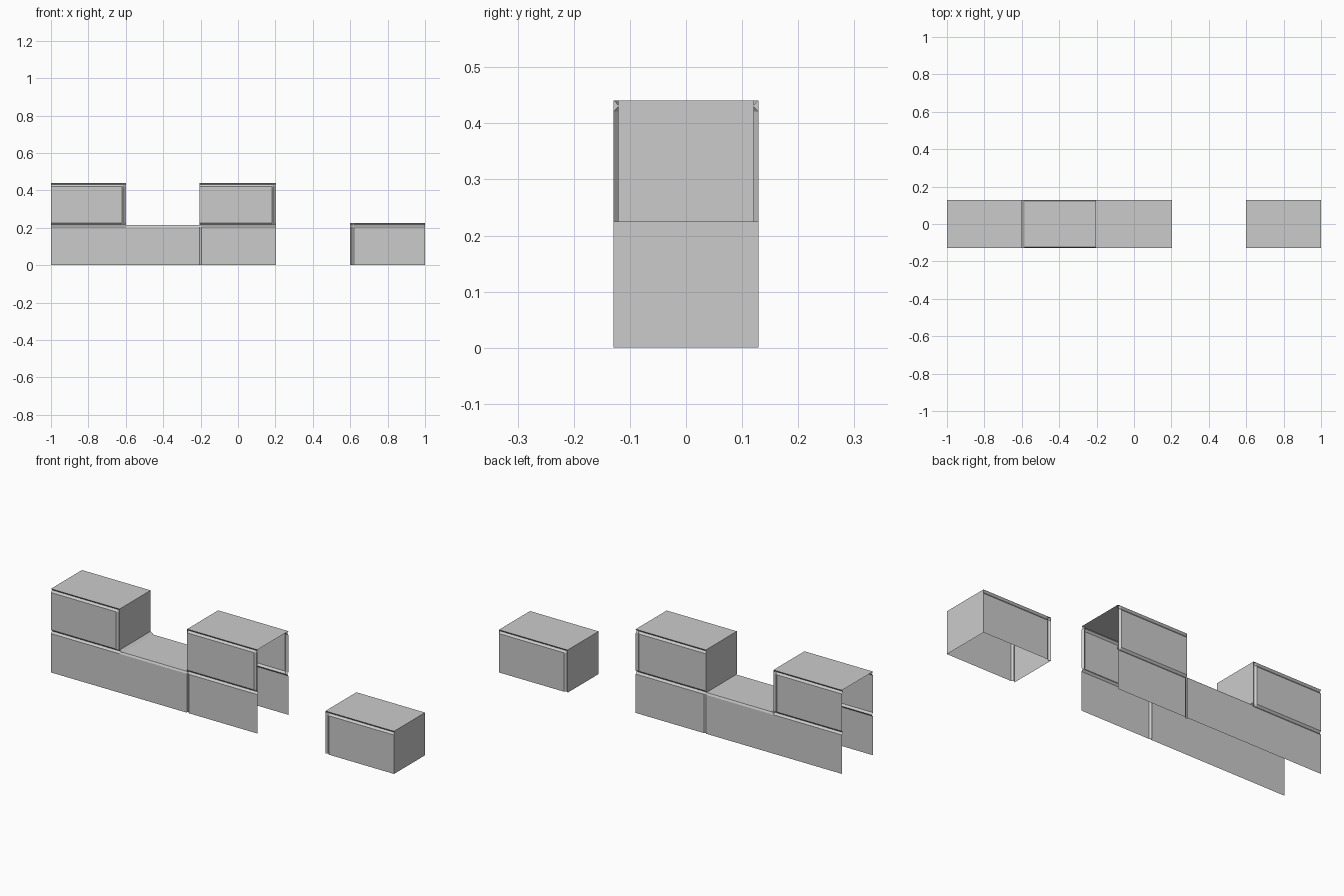
import bpy, bmesh

cube = bpy.data.objects.get("Cube")
if cube:
    bpy.data.objects.remove(cube)

stone = bpy.data.materials.new("stone_grey")
stone.use_nodes = True
stone.diffuse_color = (0.6, 0.6, 0.6, 1)
stone.node_tree.nodes["Principled BSDF"].inputs["Base Color"].default_value = (0.6, 0.6, 0.6, 1)

HALF = 0.129           # half the wall thickness
G = 0.01               # half the groove width, also its depth
COURSE, CREST = 0.215, 0.441
LEFT, STEP, JOINT, END = -1.0, -0.6, -0.206, 0.203


def finish(name, bm):
    mesh = bpy.data.meshes.new(name)
    bm.to_mesh(mesh)
    bm.free()
    mesh.materials.append(stone)
    bpy.context.collection.objects.link(bpy.data.objects.new(name, mesh))


def quad(bm, points):
    return bm.faces.new([bm.verts.new(p) for p in points])


def cuts(lo, hi, grooves):
    """Grid lines from lo to hi with three lines for each groove."""
    lines = {lo, hi}
    for g in grooves:
        lines |= {v for v in (g - G, g, g + G) if lo <= v <= hi}
    return sorted(lines)


def panels(bm, x0, x1, z0, z1, gx=(), gz=(), depth=0.009):
    """Front and back brick faces, pushed in along V grooves at gx and gz."""
    xs, zs = cuts(x0, x1, gx), cuts(z0, z1, gz)
    for side in (-1, 1):
        rows = [[bm.verts.new((x, side * (HALF - (depth if x in gx or z in gz else 0)), z))
                 for x in xs] for z in zs]
        for low, high in zip(rows, rows[1:]):
            for i in range(len(xs) - 1):
                ring = [low[i], low[i + 1], high[i + 1], high[i]]
                bm.faces.new(ring if side < 0 else ring[::-1])


def top(bm, x0, x1, z, half=HALF):
    quad(bm, [(x0, -half, z), (x1, -half, z), (x1, half, z), (x0, half, z)])


def end(bm, x, z0, z1, facing, foot=0):
    """Brick end facing +x or -x; foot slants its lower edge outward."""
    ring = [(x + foot, -HALF, z0), (x + foot, HALF, z0), (x, HALF, z1), (x, -HALF, z1)]
    quad(bm, ring if facing > 0 else ring[::-1])


# Lower course, open underneath and at both ends
bm = bmesh.new()
panels(bm, LEFT, STEP, 0, COURSE, gz=[COURSE])
panels(bm, STEP, JOINT, 0, COURSE, gz=[COURSE], depth=0.005)
panels(bm, JOINT, END, 0, COURSE, gx=[JOINT], gz=[COURSE])
panels(bm, JOINT - G, JOINT, 0, COURSE, gx=[JOINT], gz=[COURSE])
top(bm, STEP + 0.015, JOINT, COURSE, HALF - 0.005)
finish("lower_course", bm)

# Raised brick at the -x end
bm = bmesh.new()
panels(bm, LEFT, STEP, COURSE, CREST, gx=[STEP - G], gz=[COURSE, CREST - G])
top(bm, LEFT, STEP, CREST)
end(bm, STEP, COURSE + G, CREST, 1)
end(bm, STEP, COURSE, COURSE + G, 1, foot=0.015)
finish("raised_end_brick", bm)

# Raised brick in the middle, open at its +x end
bm = bmesh.new()
panels(bm, JOINT, END, COURSE, CREST, gx=[END - G], gz=[COURSE, CREST - G])
top(bm, JOINT, END, CREST)
end(bm, JOINT, COURSE, CREST, -1)
finish("raised_middle_brick", bm)

# Separate brick, open underneath
bm = bmesh.new()
peak = COURSE + G
panels(bm, 0.6, 1.0, 0, peak, gx=[0.6 + G], gz=[COURSE])
top(bm, 0.6, 1.0, peak)
end(bm, 0.6, 0, peak, -1)
end(bm, 1.0, 0, peak, 1)
finish("separate_brick", bm)
